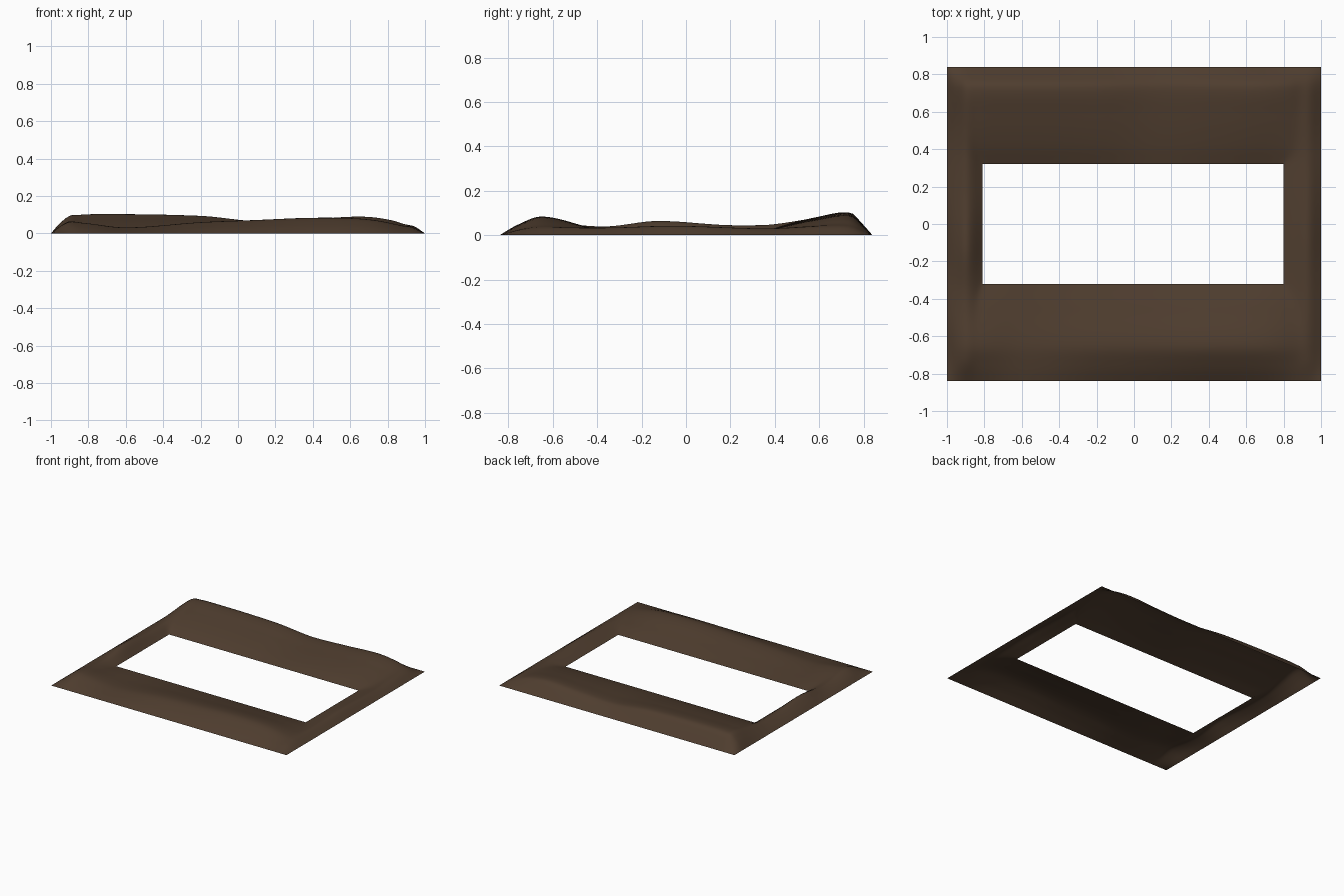
import bpy
import bmesh

cube = bpy.data.objects.get("Cube")
if cube:
    bpy.data.objects.remove(cube)

# Outer size and the rectangular opening
OUT_X, OUT_Y = 1.0, 0.84
HOLE_X0, HOLE_X1, HOLE_Y = -0.81, 0.80, 0.32


def smooth_curve(points):
    """Return a function passing smoothly through (position, height) points."""
    n = len(points)

    def slope(i):
        a, b = points[max(i - 1, 0)], points[min(i + 1, n - 1)]
        return (b[1] - a[1]) / (b[0] - a[0])

    def value(t):
        if t <= points[0][0] or t >= points[-1][0]:
            return 0.0
        i = max(k for k in range(n - 1) if points[k][0] <= t)
        (t0, v0), (t1, v1) = points[i], points[i + 1]
        w, u = t1 - t0, (t - t0) / (t1 - t0)
        bend = u * (1 - u) * ((1 - u) * slope(i) - u * slope(i + 1)) * w
        ease = u * u * (3 - 2 * u)
        return max(0.0, v0 + (v1 - v0) * ease + bend)

    return value


# Crest height along each bank
front_crest = smooth_curve([(-1, 0), (-0.94, 0.04), (-0.86, 0.058), (-0.6, 0.032),
                            (-0.2, 0.06), (0.1, 0.072), (0.42, 0.084), (0.7, 0.075),
                            (0.9, 0.035), (1, 0)])
back_crest = smooth_curve([(-1, 0), (-0.95, 0.05), (-0.88, 0.09), (-0.77, 0.102),
                           (-0.2, 0.093), (0.1, 0.065), (0.4, 0.076), (0.66, 0.089),
                           (0.82, 0.07), (0.93, 0.03), (1, 0)])
left_crest = smooth_curve([(-0.84, 0), (-0.72, 0.04), (-0.35, 0.04), (-0.13, 0.064),
                           (0.2, 0.045), (0.5, 0.05), (0.74, 0.06), (0.84, 0)])
right_crest = smooth_curve([(-0.84, 0), (-0.72, 0.025), (-0.3, 0.035), (-0.05, 0.042),
                            (0.35, 0.03), (0.7, 0.035), (0.84, 0)])

# Cross-section of each bank, from foot to foot
front_section = smooth_curve([(-0.84, 0), (-0.76, 0.55), (-0.65, 1), (-0.46, 0.5), (-0.32, 0)])
back_section = smooth_curve([(0.32, 0), (0.42, 0.38), (0.58, 0.78), (0.74, 1),
                             (0.79, 0.55), (0.84, 0)])
left_section = smooth_curve([(-1, 0), (-0.95, 0.6), (-0.89, 1), (HOLE_X0, 0)])
right_section = smooth_curve([(HOLE_X1, 0), (0.86, 0.55), (0.93, 1), (1, 0)])


def height(x, y):
    banks = (front_crest(x) * front_section(y), back_crest(x) * back_section(y),
             left_crest(y) * left_section(x), right_crest(y) * right_section(x))
    return sum(b ** 3 for b in banks) ** (1 / 3)


def stations(stops, counts):
    """Grid lines that land exactly on every stop."""
    line = [stops[0]]
    for a, b, n in zip(stops, stops[1:], counts):
        line += [a + (b - a) * k / n for k in range(1, n + 1)]
    return line


# Earth sheet with an open rectangle
xs = stations([-OUT_X, HOLE_X0, HOLE_X1, OUT_X], [12, 48, 12])
ys = stations([-OUT_Y, -HOLE_Y, HOLE_Y, OUT_Y], [24, 24, 24])
bm = bmesh.new()
grid = [[bm.verts.new((x, y, height(x, y))) for x in xs] for y in ys]
for j in range(len(ys) - 1):
    for i in range(len(xs) - 1):
        cx, cy = (xs[i] + xs[i + 1]) / 2, (ys[j] + ys[j + 1]) / 2
        if HOLE_X0 < cx < HOLE_X1 and abs(cy) < HOLE_Y:
            continue
        face = bm.faces.new((grid[j][i], grid[j][i + 1], grid[j + 1][i + 1], grid[j + 1][i]))
        face.smooth = True
bmesh.ops.delete(bm, geom=[v for v in bm.verts if not v.link_faces], context='VERTS')

mesh = bpy.data.meshes.new("earth_bank")
bm.to_mesh(mesh)
bm.free()
bank = bpy.data.objects.new("earth_bank", mesh)
bpy.context.collection.objects.link(bank)

# Brown soil
soil = bpy.data.materials.new("brown_soil")
soil.use_nodes = True
colour = (0.078, 0.047, 0.028, 1)
soil.diffuse_color = colour
soil.node_tree.nodes["Principled BSDF"].inputs["Base Color"].default_value = colour
mesh.materials.append(soil)
